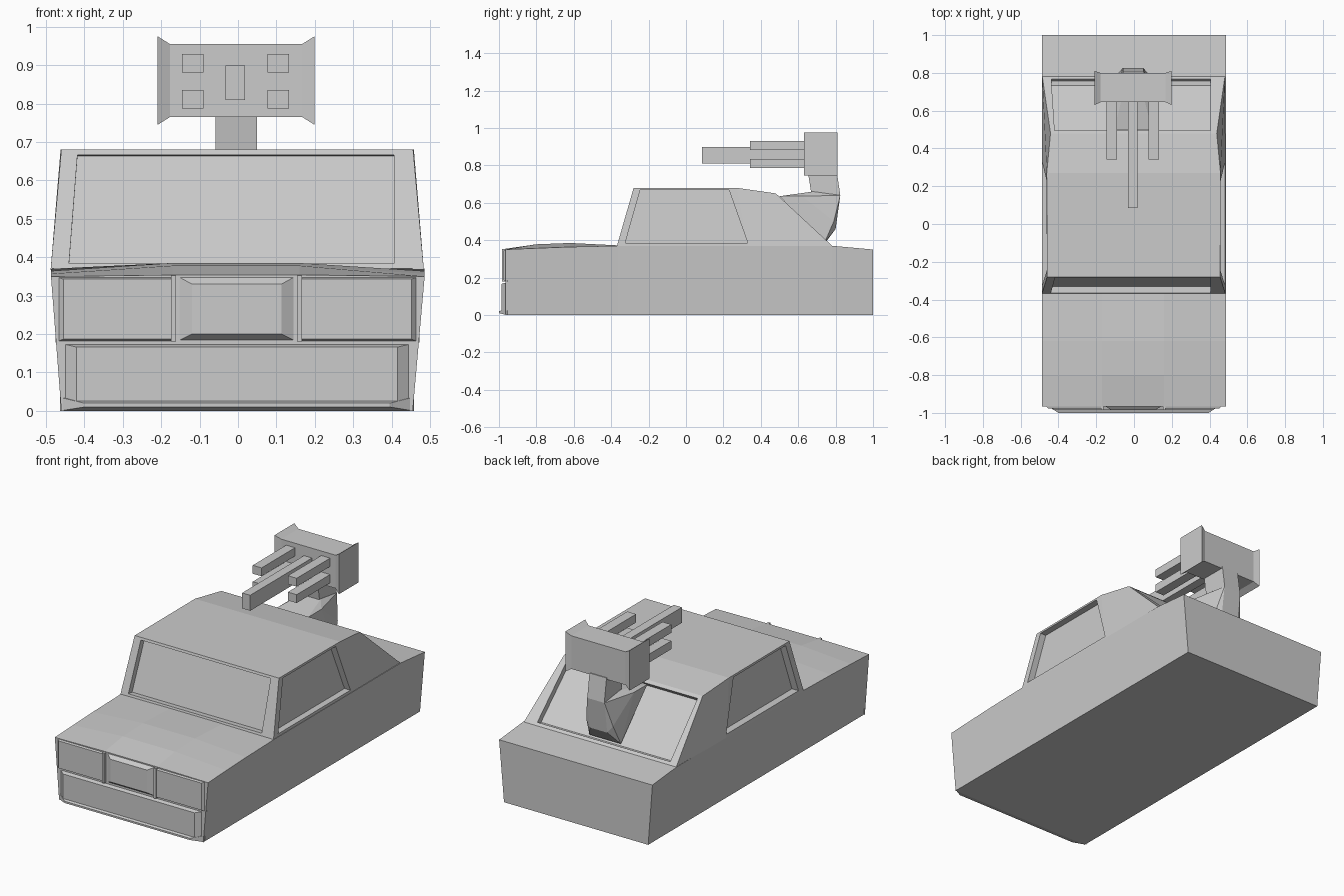
import bpy, bmesh

if "Cube" in bpy.data.objects:
    bpy.data.objects.remove(bpy.data.objects["Cube"])


def finish(name, bm):
    bmesh.ops.recalc_face_normals(bm, faces=bm.faces)
    me = bpy.data.meshes.new(name)
    bm.to_mesh(me)
    bm.free()
    ob = bpy.data.objects.new(name, me)
    bpy.context.collection.objects.link(ob)
    return ob


def hull(name, pts):
    bm = bmesh.new()
    for p in pts:
        bm.verts.new(p)
    res = bmesh.ops.convex_hull(bm, input=bm.verts)
    junk = {g for g in res["geom_interior"] if isinstance(g, bmesh.types.BMVert)}
    bmesh.ops.delete(bm, geom=list(junk), context='VERTS')
    bmesh.ops.dissolve_limit(bm, angle_limit=0.01, verts=bm.verts, edges=bm.edges)
    return finish(name, bm)


def loft(name, rings):
    bm = bmesh.new()
    vs = [[bm.verts.new(p) for p in r] for r in rings]
    n = len(vs[0])
    for a, b in zip(vs, vs[1:]):
        for i in range(n):
            j = (i + 1) % n
            bm.faces.new((a[i], a[j], b[j], b[i]))
    bm.faces.new(vs[0])
    bm.faces.new(vs[-1])
    return finish(name, bm)


def box(name, x0, x1, y0, y1, z0, z1):
    return hull(name, [(x, y, z) for x in (x0, x1) for y in (y0, y1) for z in (z0, z1)])


def plate(name, back, front):
    # bevelled plate: (x0, x1, z0, z1, y) rectangles at back and front
    return hull(name, [(x, r[4], z) for r in (back, front) for x in r[:2] for z in r[2:4]])


# lower body, lofted from nose to tail with a raised hood centre
stations = [(-.965, .35, .354), (-.8, .357, .378), (-.62, .364, .385),
            (-.36, .37, .372), (.78, .37, .37), (1, .35, .35)]
loft("lower_body", [[(-.46, y, 0), (.455, y, 0), (.486, y, zs), (.16, y, zc),
                     (-.17, y, zc), (-.487, y, zs)] for y, zs, zc in stations])

# cabin: side outline as (y, z, half width), creased at the rear pillar
outline = [(-.37, .367, .486), (-.28, .68, .458), (.27, .68, .46),
           (.48, .65, .44), (.785, .367, .484), (.33, .367, .486)]
bm = bmesh.new()
L, R = [[bm.verts.new((s * x - .002, y, z)) for y, z, x in outline] for s in (-1, 1)]
for side in (L, R):
    bm.faces.new([side[i] for i in (0, 1, 2, 5)])
    bm.faces.new([side[i] for i in (2, 3, 4, 5)])
for i in range(6):
    j = (i + 1) % 6
    bm.faces.new((L[i], L[j], R[j], R[i]))
cabin = finish("cabin", bm)


# window recesses
def recess(pts, inward, outward):
    pts = [tuple(p) for p in pts]
    cut = hull("window_cutter", [tuple(a + b for a, b in zip(p, d))
                                 for p in pts for d in (inward, outward)])
    cut.hide_render = True
    mod = cabin.modifiers.new("window", 'BOOLEAN')
    mod.operation, mod.solver, mod.object = 'DIFFERENCE', 'EXACT', cut
    bpy.context.view_layer.objects.active = cabin
    bpy.ops.object.modifier_apply(modifier=mod.name)
    bpy.data.objects.remove(cut)


recess([(-.44, -.366, .383), (-.418, -.285, .666), (.406, -.285, .666), (.406, -.366, .383)],
       (0, .035, -.003), (0, -.1, .01))
recess([(-.438, .768, .383), (-.42, .495, .637), (.406, .495, .637), (.406, .768, .383)],
       (0, -.022, -.024), (0, .08, .087))
for s in (-1, 1):
    recess([(s * .485, -.325, .385), (s * .46, -.245, .668),
            (s * .46, .23, .668), (s * .485, .33, .385)], (-s * .04, 0, 0), (s * .1, 0, 0))

# nose: bumper, lip, lamp panels and grille
plate("bumper", (-.463, .458, 0, .176, -.955), (-.42, .415, .012, .166, -.986))
plate("bumper_lip", (-.463, .456, 0, .035, -.96), (-.40, .395, .01, .02, -1))
plate("lamp_panel_left", (-.475, -.17, .178, .35, -.955), (-.455, -.175, .187, .343, -.977))
plate("lamp_panel_right", (.16, .472, .178, .35, -.955), (.165, .452, .187, .343, -.977))
plate("grille", (-.16, .153, .18, .352, -.96), (-.12, .113, .20, .33, -.985))
for x in (-.175, .153):
    box("grille_post", x, x + .014, -.984, -.955, .18, .352)

# gun mount: flared foot on the rear window and a narrow neck
cx = -.005
foot = [(.055, .825, .64), (.055, .80, .46), (.055, .755, .40), (.1, .50, .635),
        (.1, .74, .385), (.1, .62, .635), (.055, .68, .66), (.085, .79, .5)]
hull("mount_foot", [(cx + s * x, y, z) for s in (-1, 1) for x, y, z in foot])
neck = [(.67, .65), (.65, .775), (.805, .775), (.825, .64)]
hull("mount_neck", [(cx + s * .054, y, z) for s in (-1, 1) for y, z in neck])

# gun housing with flared ends
ends = [(-.204, .63, .81, .745, .975), (-.172, .645, .80, .765, .955)]
ends += [(-e[0],) + e[1:] for e in reversed(ends)]
loft("gun_housing", [[(cx + x, y0, z0), (cx + x, y1, z0), (cx + x, y1, z1), (cx + x, y0, z1)]
                     for x, y0, y1, z0, z1 in ends])

# barrels
box("main_barrel", -.033, .018, .085, .66, .81, .899)
for x in (-.146, .077):
    for z in (.787, .881):
        box("side_barrel", x, x + .056, .342, .66, z, z + .048)
